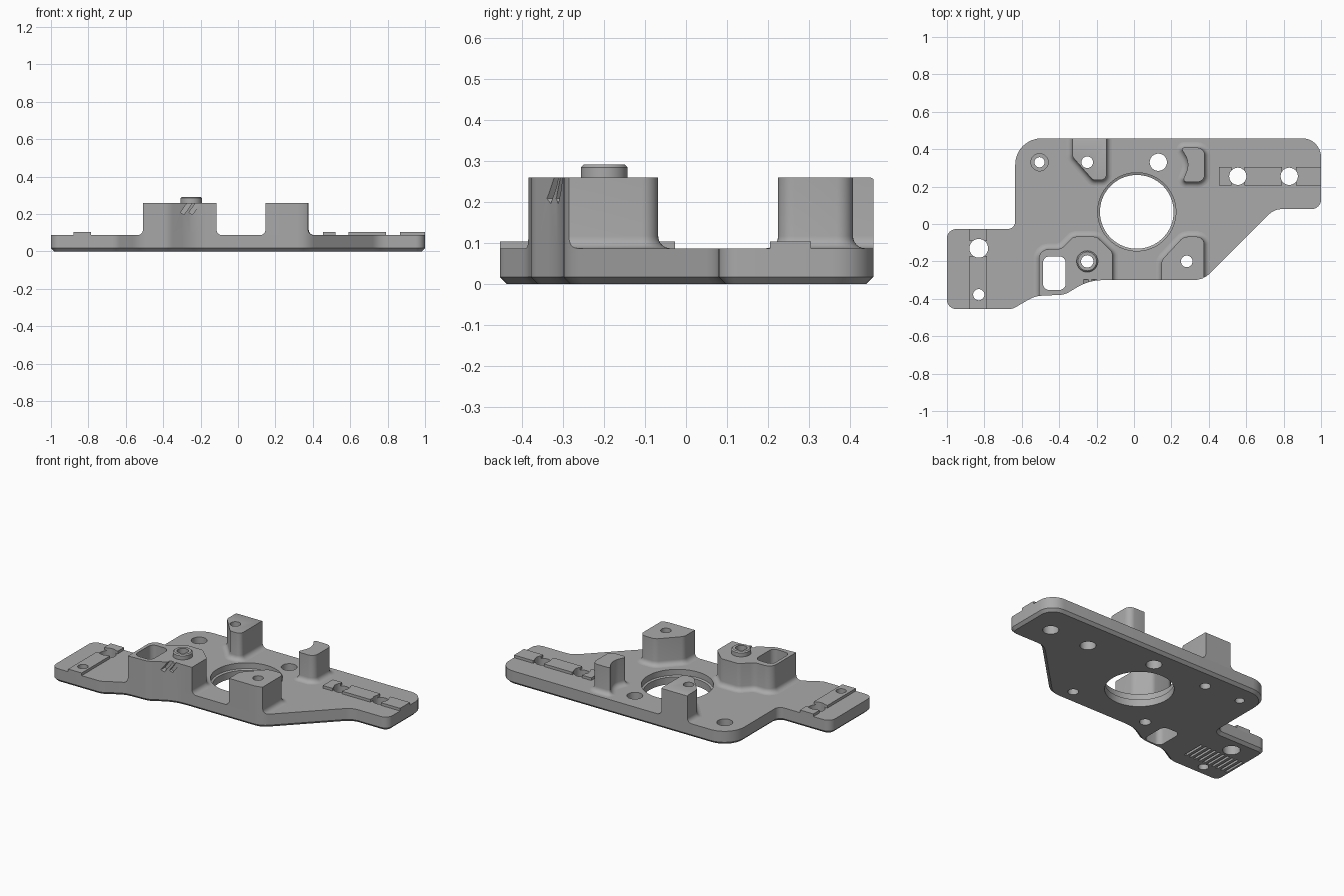
import bpy, bmesh, math
from mathutils import Vector, Matrix

default = bpy.data.objects.get("Cube")
if default:
    bpy.data.objects.remove(default, do_unlink=True)

grey = bpy.data.materials.new("machined grey")
grey.use_nodes = True
grey.diffuse_color = (0.4, 0.4, 0.4, 1)
grey.node_tree.nodes["Principled BSDF"].inputs["Base Color"].default_value = (0.4, 0.4, 0.4, 1)

TOP, POST = 0.087, 0.26


def rounded(corners):
    """Fillet each (x, y, radius) corner of a counter-clockwise polygon."""
    out = []
    for i, (x, y, r) in enumerate(corners):
        p = Vector((x, y))
        a = (Vector(corners[i - 1][:2]) - p).normalized()
        b = (Vector(corners[(i + 1) % len(corners)][:2]) - p).normalized()
        half = a.angle(b) / 2
        centre = p + (a + b).normalized() * (r / math.sin(half))
        start = p + a * (r / math.tan(half)) - centre
        sweep = math.pi - 2 * half
        if a.x * b.y - a.y * b.x > 0:
            sweep = -sweep
        steps = max(3, round(abs(sweep) / 0.2))
        for k in range(steps + 1):
            out.append(centre + Matrix.Rotation(sweep * k / steps, 2) @ start)
    return out


def circle(x, y, r, n=48):
    return [Vector((x + r * math.cos(math.tau * k / n), y + r * math.sin(math.tau * k / n)))
            for k in range(n)]


def offset(outline, d):
    """Move an outline outward by d."""
    out = []
    for i, p in enumerate(outline):
        a = (p - outline[i - 1]).normalized()
        b = (outline[(i + 1) % len(outline)] - p).normalized()
        na, nb = Vector((a.y, -a.x)), Vector((b.y, -b.x))
        out.append(p + (na + nb) * (d / (1 + na.dot(nb))))
    return out


def add_rings(bm, outline, rings):
    """Closed solid through (offset, height) rings of one outline."""
    loops = [[bm.verts.new((p.x, p.y, z)) for p in offset(outline, d)] for d, z in rings]
    for lo, hi in zip(loops, loops[1:]):
        for i in range(len(lo)):
            bm.faces.new((lo[i - 1], lo[i], hi[i], hi[i - 1]))
    bm.faces.new(loops[0][::-1])
    bm.faces.new(loops[-1])


def add_box(bm, lo, hi, turn=None):
    lo, hi = Vector(lo), Vector(hi)
    m = Matrix.Translation((lo + hi) / 2) @ (turn or Matrix()) @ Matrix.Diagonal((*(hi - lo), 1))
    bmesh.ops.create_cube(bm, size=1, matrix=m)


def finish(name, bm):
    bmesh.ops.recalc_face_normals(bm, faces=bm.faces)
    mesh = bpy.data.meshes.new(name)
    bm.to_mesh(mesh)
    bm.free()
    mesh.materials.append(grey)
    obj = bpy.data.objects.new(name, mesh)
    bpy.context.collection.objects.link(obj)
    return obj


def solid(name, outline, rings):
    bm = bmesh.new()
    add_rings(bm, outline, rings)
    return finish(name, bm)


def boolean(obj, other, mode):
    bpy.context.view_layer.objects.active = obj
    mod = obj.modifiers.new(mode.lower(), 'BOOLEAN')
    mod.operation, mod.object, mod.solver = mode, other, 'EXACT'
    bpy.ops.object.modifier_apply(modifier=mod.name)


# Base plate with chamfered underside
plate_outline = rounded([
    (-1, -0.455, 0.05), (-0.65, -0.455, 0.08), (-0.53, -0.385, 0.15), (-0.37, -0.378, 0.1),
    (-0.24, -0.3, 0.25), (0.37, -0.3, 0.12), (0.75, 0.08, 0.1), (1, 0.08, 0.05),
    (1, 0.458, 0.1), (-0.635, 0.458, 0.14), (-0.635, -0.027, 0.04), (-1, -0.027, 0.05)])
parts = [solid("base_plate", plate_outline, [(-0.017, 0), (0, 0.017), (0, TOP)])]
clip = solid("outline_clip", plate_outline, [(0, 0.02), (0, 0.5)])

# Posts with a filleted foot, trimmed flush to the plate edge
FOOT = 0.03
foot = [(FOOT, TOP - 0.01)] + [
    (FOOT * (1 - math.sin(t)), TOP + FOOT * (1 - math.cos(t)))
    for t in [math.pi / 2 * k / 6 for k in range(7)]]
posts = {
    "slotted_post": [(-0.508, -0.45, 0.03), (-0.2, -0.45, 0.03), (-0.115, -0.36, 0.03),
                     (-0.115, -0.15, 0.04), (-0.2, -0.068, 0.04), (-0.325, -0.068, 0.04),
                     (-0.39, -0.135, 0.06), (-0.508, -0.135, 0.05)],
    "front_left_post": [(0.147, -0.36, 0.03), (0.375, -0.36, 0.03), (0.375, -0.068, 0.04),
                        (0.265, -0.068, 0.05), (0.147, -0.195, 0.05)],
    "back_right_post": [(-0.33, 0.55, 0.03), (-0.33, 0.36, 0.04), (-0.22, 0.235, 0.03),
                        (-0.147, 0.235, 0.03), (-0.147, 0.55, 0.03)],
    "back_left_post": [(0.25, 0.408, 0.01), (0.3, 0.325, 0.1), (0.258, 0.225, 0.015),
                       (0.378, 0.225, 0.04), (0.378, 0.408, 0.04)],
}
for name, corners in posts.items():
    post = solid(name, rounded(corners), foot + [(0, POST)])
    boolean(post, clip, 'INTERSECT')
    parts.append(post)

# Locating boss on the slotted post
parts.append(solid("locating_boss", circle(-0.25, -0.2, 0.057),
                   [(0, POST - 0.01), (0, 0.285), (-0.007, 0.292)]))

# Raised location pads
pads = [(0.455, 0.205, 0.522, 0.305), (0.59, 0.205, 0.79, 0.305), (0.865, 0.205, 1, 0.305),
        (-0.88, -0.455, -0.785, -0.17), (-0.88, -0.09, -0.785, -0.027)]
for i, (x0, y0, x1, y1) in enumerate(pads):
    bm = bmesh.new()
    add_box(bm, (x0, y0, TOP - 0.01), (x1, y1, 0.104))
    parts.append(finish(f"location_pad_{i + 1}", bm))

# Cutters: through holes
bm = bmesh.new()
holes = [(0.13, 0.33, 0.046), (0.555, 0.255, 0.046), (0.83, 0.255, 0.046), (-0.83, -0.13, 0.05),
         (-0.83, -0.378, 0.03), (-0.25, -0.2, 0.033), (0.282, -0.2, 0.031), (-0.25, 0.33, 0.031)]
for x, y, r in holes:
    add_rings(bm, circle(x, y, r), [(0, -0.1), (0, 0.5)])
# Stepped holes: central bore and countersunk corner hole
add_rings(bm, circle(0.015, 0.065, 0.197, 96), [(0, -0.1), (0, 0.045), (0.012, 0.05), (0.012, 0.5)])
add_rings(bm, circle(-0.505, 0.33, 0.027), [(0, -0.1), (0, 0.045), (0.019, 0.045), (0.019, 0.5)])
# Rectangular window through the slotted post
add_rings(bm, rounded([(-0.487, -0.353, 0.035), (-0.365, -0.353, 0.035),
                       (-0.365, -0.173, 0.035), (-0.487, -0.173, 0.035)]), [(0, -0.1), (0, 0.5)])
# Grooves under the wing
for k in range(10):
    x = -0.97 + 0.033 * k
    add_box(bm, (x, -0.34, -0.1), (x + 0.015, -0.195, 0.02))
# Slanted notches on the front of the slotted post
for x in (-0.275, -0.23):
    add_box(bm, (x - 0.011, -0.4, 0.195), (x + 0.011, -0.298, 0.275),
            Matrix.Rotation(math.radians(35), 4, 'Y'))
# Sloped back edge of the rear post
add_box(bm, (-0.4, 0.35, 0.258), (-0.1, 0.55, 0.358), Matrix.Translation((0, -0.005, 0.01))
        @ Matrix.Rotation(math.radians(-25), 4, 'X'))
cutters = finish("cutters", bm)
cutters.hide_render = True

for part in parts:
    boolean(part, cutters, 'DIFFERENCE')
for helper in (clip, cutters):
    bpy.data.objects.remove(helper, do_unlink=True)

# Smooth shading with crisp edges
bpy.ops.object.select_all(action='DESELECT')
for part in parts:
    part.select_set(True)
bpy.context.view_layer.objects.active = parts[0]
bpy.ops.object.shade_smooth_by_angle(angle=math.radians(30))
